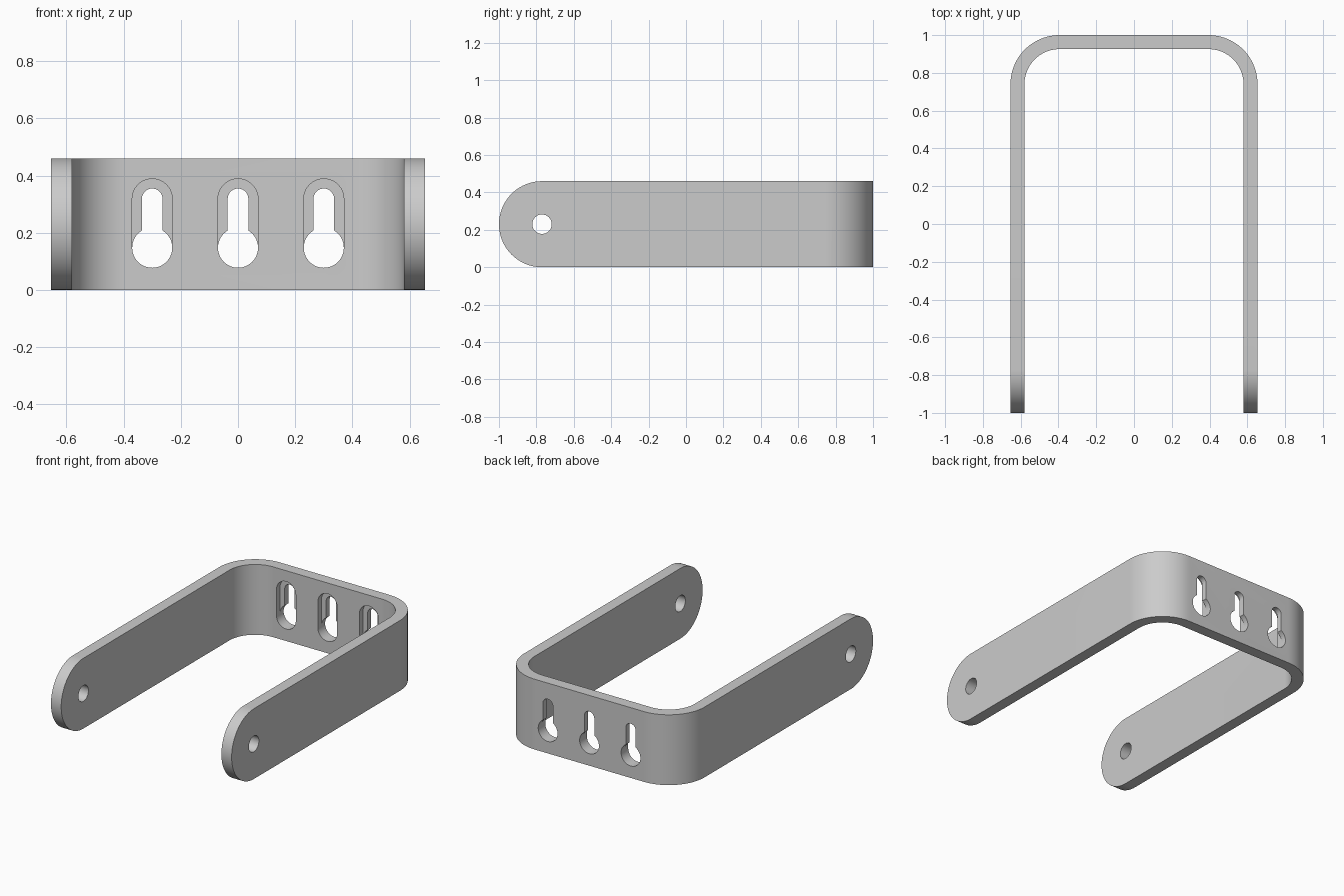
import bpy, bmesh
from math import sin, cos, pi, asin, sqrt
from mathutils import Vector

cube = bpy.data.objects.get("Cube")
if cube:
    bpy.data.objects.remove(cube, do_unlink=True)

# Main dimensions
HALF_W, HEIGHT, THICK = 0.654, 0.46, 0.074
BEND = 0.26                 # outer bend radius
MID = HEIGHT / 2            # leg end radius and pivot height
PIVOT_Y = -1 + MID
SLOT_R, HEAD_R = 0.036, 0.07
HEAD_Z, SLOT_Z = 0.148, 0.319

grey = bpy.data.materials.new("grey metal")
grey.use_nodes = True
grey.diffuse_color = (0.6, 0.6, 0.6, 1)
grey.node_tree.nodes["Principled BSDF"].inputs["Base Color"].default_value = (0.6, 0.6, 0.6, 1)


def arc(cx, cy, r, start, end, steps=24):
    angles = [start + (end - start) * i / steps for i in range(steps + 1)]
    return [(cx + r * cos(a), cy + r * sin(a)) for a in angles]


def prism(name, outline, axis, low, high):
    """Extrude a 2D outline along the x, y or z axis."""
    place = {"x": lambda u, v, d: (d, u, v),
             "y": lambda u, v, d: (u, d, v),
             "z": lambda u, v, d: (u, v, d)}[axis]
    bm = bmesh.new()
    face = bm.faces.new([bm.verts.new(place(u, v, low)) for u, v in outline])
    grown = bmesh.ops.extrude_face_region(bm, geom=[face])["geom"]
    moved = [g for g in grown if isinstance(g, bmesh.types.BMVert)]
    bmesh.ops.translate(bm, verts=moved, vec=Vector(place(0, 0, high - low)))
    bmesh.ops.recalc_face_normals(bm, faces=bm.faces)
    mesh = bpy.data.meshes.new(name)
    bm.to_mesh(mesh)
    bm.free()
    mesh.materials.append(grey)
    obj = bpy.data.objects.new(name, mesh)
    bpy.context.collection.objects.link(obj)
    return obj


def combine(target, cutter, operation="DIFFERENCE"):
    """Apply a boolean and discard the cutter."""
    mod = target.modifiers.new("cut", "BOOLEAN")
    mod.operation, mod.solver, mod.object = operation, "EXACT", cutter
    bpy.context.view_layer.objects.active = target
    bpy.ops.object.modifier_apply(modifier=mod.name)
    bpy.data.objects.remove(cutter, do_unlink=True)


# Bent strap: outer outline, then the inner outline back again
cx, cy = HALF_W - BEND, 1 - BEND


def bend_line(r):
    right = [(cx + r, -1)] + arc(cx, cy, r, 0, pi / 2)
    return right + [(-x, y) for x, y in reversed(right)]


strap = bend_line(BEND) + bend_line(BEND - THICK)[::-1]
bracket = prism("u_bracket", strap, "z", 0, HEIGHT)

# Rounded leg ends, with flat sides running past the strap
end_shape = arc(PIVOT_Y, MID, MID, pi / 2, 3 * pi / 2, 40) + [(1.1, 0), (1.1, HEIGHT)]
combine(bracket, prism("end_shape", end_shape, "x", -1, 1), "INTERSECT")

# Pivot holes through both legs
combine(bracket, prism("pivot_hole", arc(PIVOT_Y, MID, 0.052, 0, 2 * pi, 32)[:-1], "x", -1, 1))

# Keyholes through the back, each with a wide recess on the inner face
neck = asin(SLOT_R / HEAD_R)
for x in (-0.3, 0, 0.3):
    keyhole = (arc(x, SLOT_Z, SLOT_R, 0, pi)
               + arc(x, HEAD_Z, HEAD_R, pi / 2 + neck, 5 * pi / 2 - neck, 40))
    recess = arc(x, SLOT_Z, HEAD_R, 0, pi) + arc(x, HEAD_Z, HEAD_R, pi, 2 * pi)
    combine(bracket, prism("keyhole", keyhole, "y", 0.8, 1.1))
    combine(bracket, prism("recess", recess, "y", 0.8, 1 - THICK / 2))

bpy.ops.object.select_all(action="DESELECT")
bracket.select_set(True)
bpy.context.view_layer.objects.active = bracket
bpy.ops.object.shade_smooth_by_angle(angle=pi / 6)
